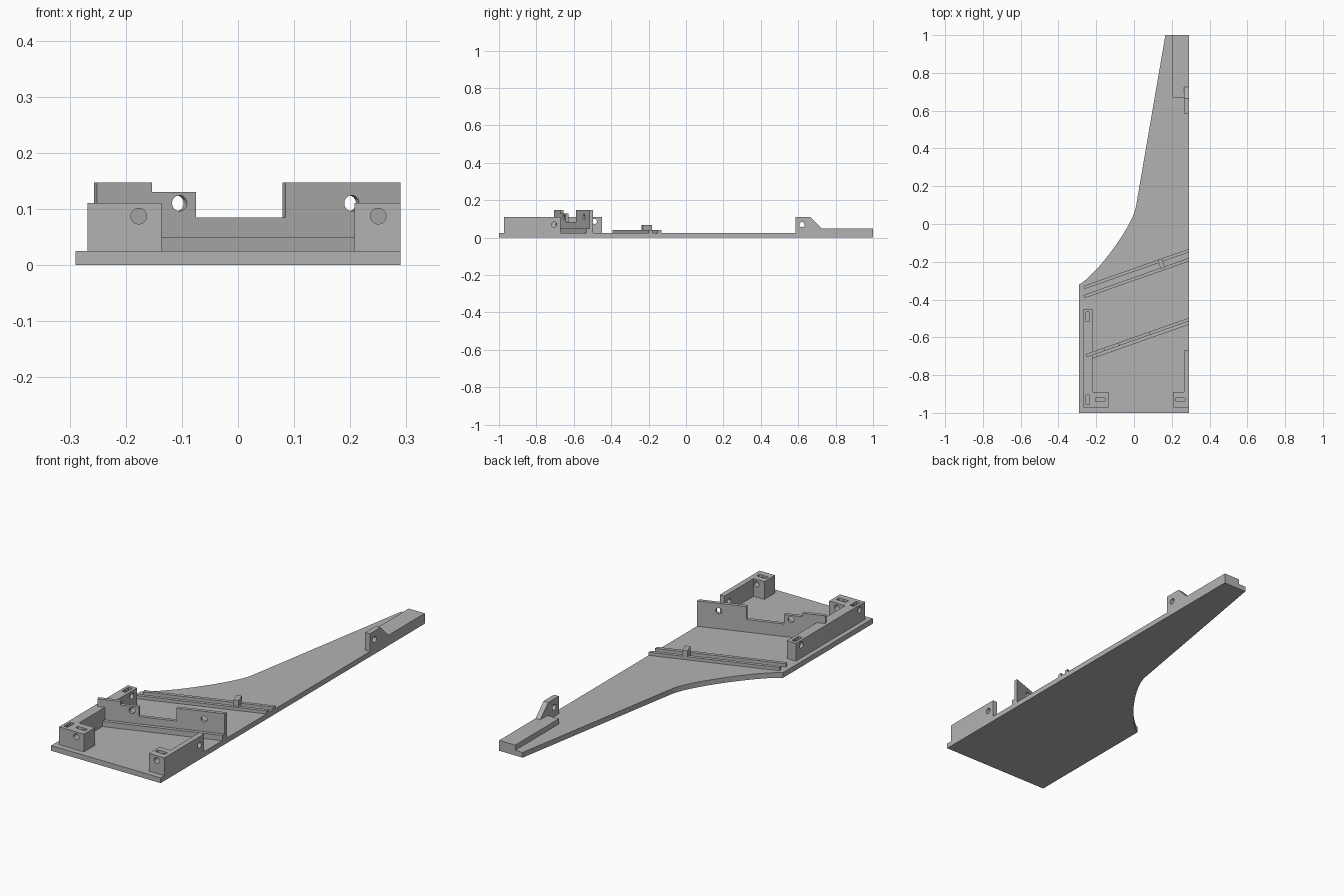
import bpy
import bmesh
import math
from mathutils import Vector, Matrix
from mathutils.geometry import interpolate_bezier

cube = bpy.data.objects.get("Cube")
if cube:
    bpy.data.objects.remove(cube)

grey = bpy.data.materials.new("grey plastic")
grey.use_nodes = True
grey.diffuse_color = (0.45, 0.45, 0.45, 1)
grey.node_tree.nodes["Principled BSDF"].inputs["Base Color"].default_value = (0.45, 0.45, 0.45, 1)

FLOOR = 0.025                 # top of the base plate
EDGE = 0.29                   # straight right-hand edge
SLOPE = 0.352                 # slant of the cross rails
ANGLE = math.atan(SLOPE)
THICK = 0.017
NORMAL = Vector((-math.sin(ANGLE), math.cos(ANGLE), 0)) * THICK


def finish(name, bm):
    bmesh.ops.recalc_face_normals(bm, faces=bm.faces)
    mesh = bpy.data.meshes.new(name)
    bm.to_mesh(mesh)
    bm.free()
    mesh.materials.append(grey)
    obj = bpy.data.objects.new(name, mesh)
    bpy.context.collection.objects.link(obj)
    return obj


def loft(name, near, far):
    """Solid between two matching outlines."""
    bm = bmesh.new()
    a = [bm.verts.new(p) for p in near]
    b = [bm.verts.new(p) for p in far]
    bm.faces.new(a)
    bm.faces.new(b)
    for i in range(len(a)):
        j = (i + 1) % len(a)
        bm.faces.new((a[i], a[j], b[j], b[i]))
    return finish(name, bm)


def prism(name, outline, z0, z1):
    return loft(name, [(x, y, z0) for x, y in outline], [(x, y, z1) for x, y in outline])


def box(name, x0, x1, y0, y1, z0, z1):
    return prism(name, [(x0, y0), (x1, y0), (x1, y1), (x0, y1)], z0, z1)


def rod(centre, axis, length, radius=0.014):
    bm = bmesh.new()
    turn = Vector(axis).to_track_quat('Z', 'Y').to_matrix().to_4x4()
    bmesh.ops.create_cone(bm, cap_ends=True, segments=32, radius1=radius, radius2=radius,
                          depth=length, matrix=Matrix.Translation(centre) @ turn)
    return finish("hole_cutter", bm)


def slot(x, y, along_x):
    w, d = (0.025, 0.01) if along_x else (0.01, 0.025)
    return box("slot_cutter", x - w, x + w, y - d, y + d, 0.065, 0.15)


def cut(obj, cutters):
    """Subtract the cutters, then discard them."""
    bpy.context.view_layer.objects.active = obj
    for c in cutters:
        c.hide_render = True
        mod = obj.modifiers.new("cut", 'BOOLEAN')
        mod.operation = 'DIFFERENCE'
        mod.solver = 'EXACT'
        mod.object = c
        bpy.ops.object.modifier_apply(modifier=mod.name)
        bpy.data.objects.remove(c)


def slanted(name, profile, y_edge):
    """Upright x-z profile on a slanted line, cut off flush at the right edge."""
    near, far = [], []
    for x, z in profile:
        p = Vector((x, y_edge + SLOPE * (x - EDGE), z))
        near.append(p)
        q = p + NORMAL
        if x == EDGE:
            q = p + Vector((0, THICK / math.cos(ANGLE), 0))
        far.append(q)
    return loft(name, near, far)


def rail(name, x0, top, y_edge):
    z0 = FLOOR - 0.003
    return slanted(name, [(x0, z0), (EDGE, z0), (EDGE, top), (x0, top)], y_edge)


# Base plate with a curved neck
curve = interpolate_bezier(Vector((0.01, 0.09)), Vector((-0.012, -0.02)),
                           Vector((-0.20, -0.27)), Vector((-EDGE, -0.32)), 24)
prism("base_plate", [(-EDGE, -1), (EDGE, -1), (EDGE, 1), (0.166, 1)]
      + [(p.x, p.y) for p in curve], 0, FLOOR)

# Raised tail strip and its drilled lug
box("tail_strip", 0.205, EDGE, 0.67, 1, FLOOR - 0.003, 0.05)
side = [(0.585, FLOOR), (0.73, FLOOR), (0.73, 0.045), (0.665, 0.11), (0.585, 0.11)]
lug = loft("tail_lug", [(0.265, y, z) for y, z in side], [(EDGE, y, z) for y, z in side])
cut(lug, [rod((0.28, 0.62, 0.07), (1, 0, 0), 0.1)])

# L-shaped bracket along the far edge
bracket = prism("long_bracket", [(-0.268, -0.972), (-0.136, -0.972), (-0.136, -0.89),
                                 (-0.22, -0.89), (-0.22, -0.45), (-0.268, -0.45)], FLOOR, 0.11)
cut(bracket, [slot(-0.245, -0.93, False), slot(-0.178, -0.93, True), slot(-0.245, -0.49, False),
              rod((-0.177, -0.93, 0.087), (0, 1, 0), 0.12),
              rod((-0.25, -0.93, 0.087), (1, 0, 0), 0.06),
              rod((-0.245, -0.49, 0.087), (1, 0, 0), 0.1)])

# Short bracket along the straight edge
bracket = prism("short_bracket", [(0.208, -0.972), (EDGE, -0.972), (EDGE, -0.67),
                                  (0.265, -0.67), (0.265, -0.89), (0.208, -0.89)], FLOOR, 0.11)
cut(bracket, [slot(0.245, -0.93, True), rod((0.25, -0.93, 0.087), (0, 1, 0), 0.12),
              rod((0.28, -0.705, 0.07), (1, 0, 0), 0.06)])

# Stepped cross wall with two holes, and the low rail before it
wall_y = -0.515
wall = slanted("cross_wall", [(-0.251, FLOOR), (EDGE, FLOOR), (EDGE, 0.147), (0.085, 0.147),
                              (0.085, 0.085), (-0.075, 0.085), (-0.075, 0.13), (-0.153, 0.13),
                              (-0.153, 0.147), (-0.251, 0.147)], wall_y)
cut(wall, [rod((x, wall_y + SLOPE * (x - EDGE) + THICK / 2, 0.11), NORMAL, 0.1)
           for x in (-0.107, 0.2)])
rail("wall_foot_rail", -0.22, 0.05, wall_y - 0.018)

# Pair of guide rails with a small stop block
rail("guide_rail_front", -0.262, 0.04, -0.198)
rail("guide_rail_back", -0.262, 0.04, -0.15)
stop = box("stop_block", -0.012, 0.012, -0.025, 0.025, FLOOR, 0.068)
stop.data.transform(Matrix.Translation((0.145, -0.21, 0)) @ Matrix.Rotation(ANGLE, 4, 'Z'))
